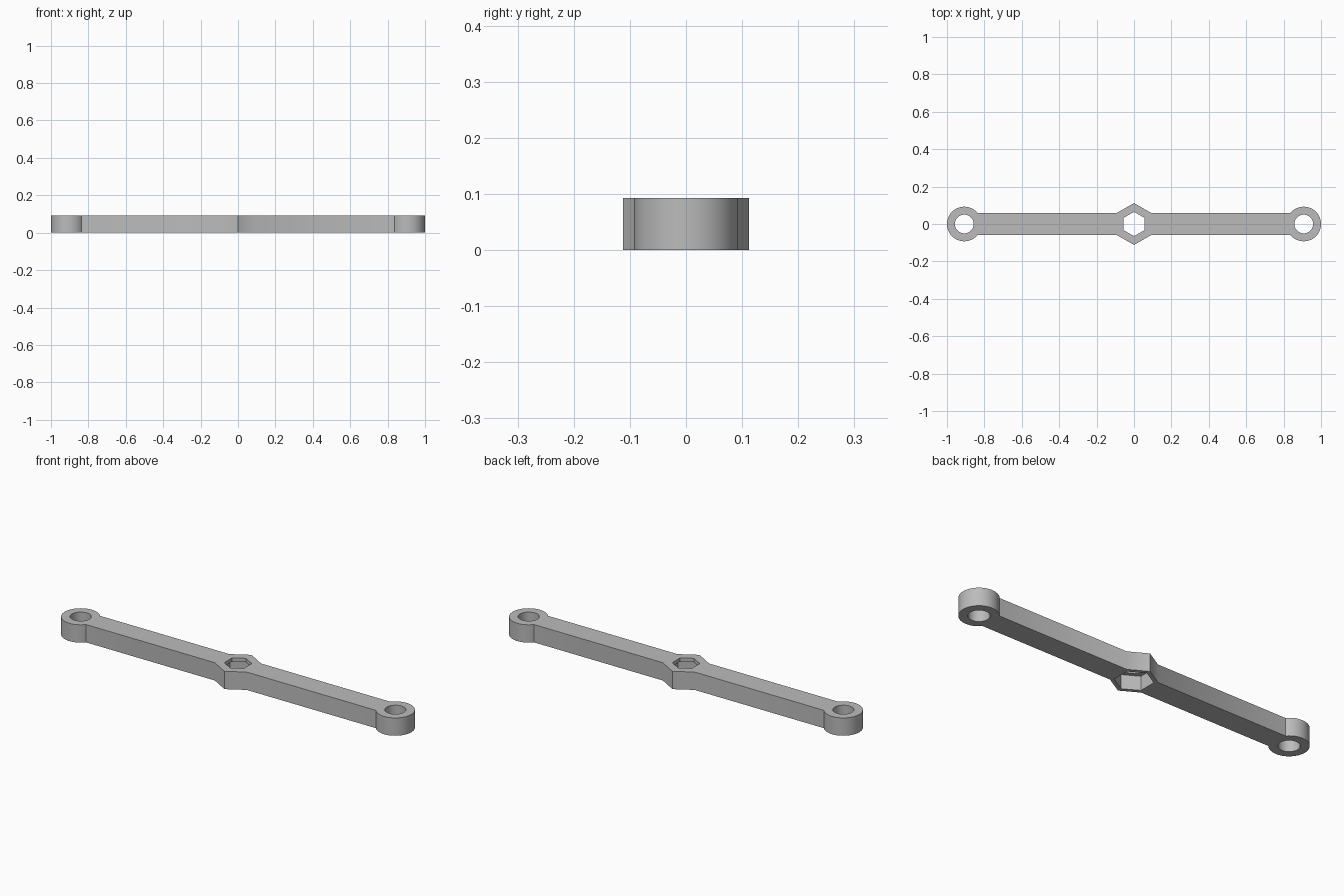
import bpy, bmesh
from math import pi, sin, cos, asin

cube = bpy.data.objects.get("Cube")
if cube:
    bpy.data.objects.remove(cube, do_unlink=True)

HEIGHT = 0.093
END_R = 0.0925       # outer radius of the end eyes
END_X = 1 - END_R    # centre of the end eyes
BAR = 0.059          # half width of the bar
HEX_R = 0.112        # corner radius of the hexagonal hub
LIP = 0.02           # thickness of the lip above the hub pocket

grey = bpy.data.materials.new("Grey plastic")
grey.use_nodes = True
colour = (0.5, 0.5, 0.5, 1)
grey.diffuse_color = colour
grey.node_tree.nodes["Principled BSDF"].inputs["Base Color"].default_value = colour


def prism(name, points, z0, z1):
    """Extrude a closed outline between two heights."""
    bm = bmesh.new()
    face = bm.faces.new([bm.verts.new((x, y, z0)) for x, y in points])
    top = bmesh.ops.extrude_face_region(bm, geom=[face])["geom"]
    verts = [v for v in top if isinstance(v, bmesh.types.BMVert)]
    bmesh.ops.translate(bm, verts=verts, vec=(0, 0, z1 - z0))
    bmesh.ops.recalc_face_normals(bm, faces=bm.faces)
    mesh = bpy.data.meshes.new(name)
    bm.to_mesh(mesh)
    bm.free()
    mesh.materials.append(grey)
    obj = bpy.data.objects.new(name, mesh)
    bpy.context.collection.objects.link(obj)
    return obj


def ring(x, radius, sides):
    """Regular outline with a corner on the +y side."""
    return [(x + radius * sin(2 * pi * i / sides), radius * cos(2 * pi * i / sides))
            for i in range(sides)]


def cut(target, name, points, z0, z1):
    """Subtract a prism and discard the cutter."""
    cutter = prism(name, points, z0, z1)
    cutter.hide_render = True
    mod = target.modifiers.new(name, 'BOOLEAN')
    mod.operation = 'DIFFERENCE'
    mod.solver = 'EXACT'
    mod.object = cutter
    bpy.context.view_layer.objects.active = target
    bpy.ops.object.modifier_apply(modifier=mod.name)
    bpy.data.objects.remove(cutter, do_unlink=True)


# Outline of the arm: hub corner, bar edge, round eye, then turned half way round
join = asin(BAR / END_R)
hub_x = (HEX_R - BAR) * 3 ** 0.5
half = [(0, HEX_R), (hub_x, BAR)]
steps = 56
for i in range(steps + 1):
    a = (pi - join) * (1 - 2 * i / steps)
    half.append((END_X + END_R * cos(a), END_R * sin(a)))
half.append((hub_x, -BAR))
arm = prism("link_arm", half + [(-x, -y) for x, y in half], 0, HEIGHT)

# Round holes in both eyes
for side in (-1, 1):
    cut(arm, "eye_hole", ring(side * END_X, 0.05, 48), -0.1, 0.2)

# Hexagonal hole through the hub, with a wider pocket underneath
cut(arm, "hub_pocket", ring(0, 0.09, 6), -0.1, HEIGHT - LIP)
cut(arm, "hub_hole", ring(0, 0.065, 6), -0.1, 0.2)

# Smooth round walls, crisp edges
bpy.ops.object.select_all(action='DESELECT')
arm.select_set(True)
bpy.context.view_layer.objects.active = arm
bpy.ops.object.shade_smooth_by_angle(angle=pi / 6)
